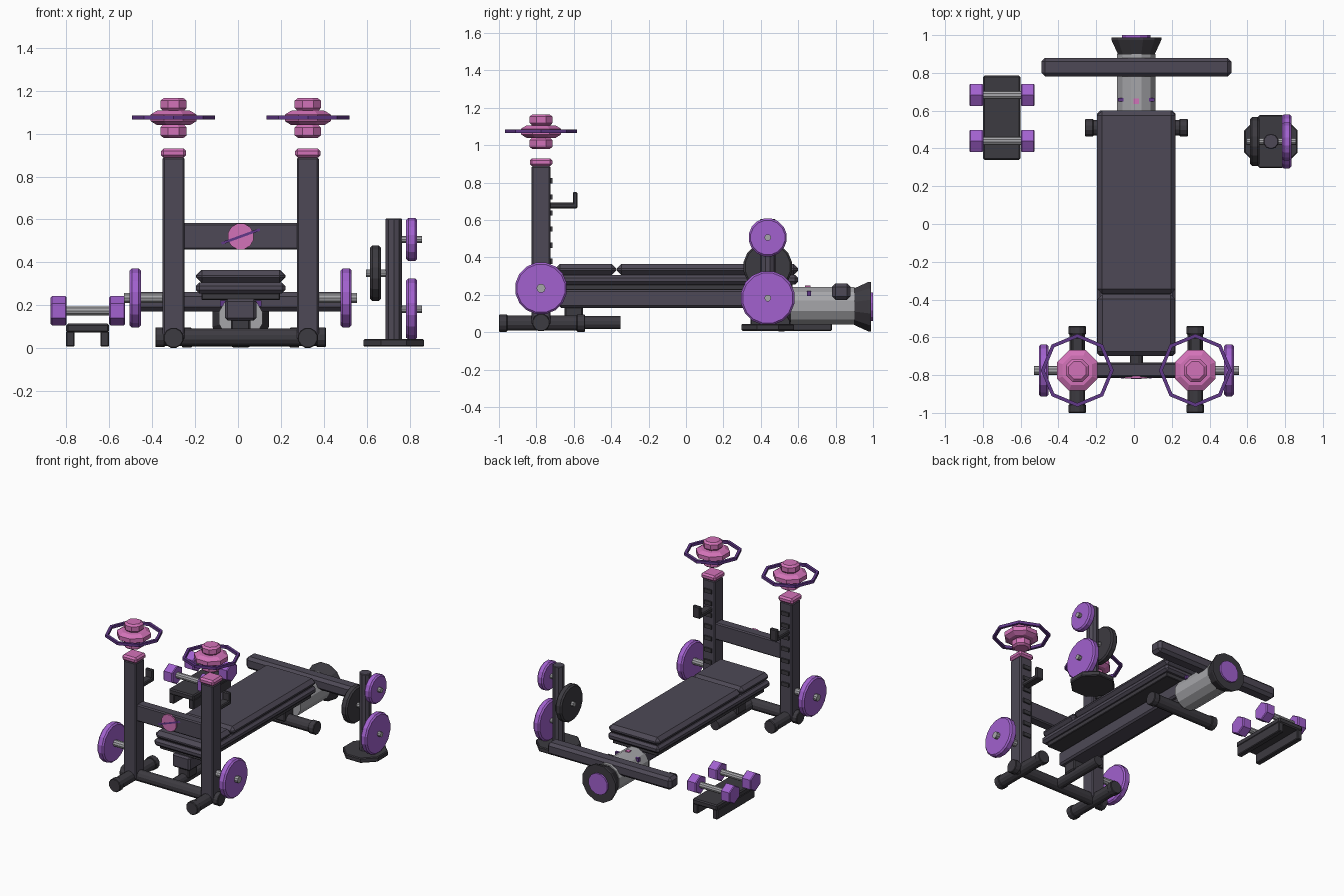
import bpy, bmesh, math
from mathutils import Matrix, Vector

if "Cube" in bpy.data.objects:
    bpy.data.objects.remove(bpy.data.objects["Cube"])


def material(name, rgb):
    m = bpy.data.materials.new(name)
    m.diffuse_color = (*rgb, 1)
    m.use_nodes = True
    m.node_tree.nodes["Principled BSDF"].inputs["Base Color"].default_value = m.diffuse_color
    return m


SLATE = material("slate", (0.075, 0.066, 0.092))
CHARCOAL = material("charcoal", (0.046, 0.043, 0.052))
STEEL = material("steel", (0.38, 0.38, 0.40))
PURPLE = material("purple", (0.36, 0.12, 0.62))
VIOLET = material("deep violet", (0.12, 0.04, 0.25))
PINK = material("pink", (0.65, 0.17, 0.48))
CX = 0.0125                      # bench centre line
POSTS = (-0.30, 0.325)
PY = -0.775                      # y of the uprights
AXIS = {'X': Matrix.Rotation(math.pi / 2, 4, 'Y'),
        'Y': Matrix.Rotation(-math.pi / 2, 4, 'X'),
        'Z': Matrix.Identity(4)}


def finish(bm, name, mat):
    bmesh.ops.recalc_face_normals(bm, faces=bm.faces)
    me = bpy.data.meshes.new(name)
    bm.to_mesh(me)
    bm.free()
    me.materials.append(mat)
    ob = bpy.data.objects.new(name, me)
    bpy.context.collection.objects.link(ob)
    return ob


def box(name, mat, x, y, z, bevel=0.008):
    """Bevelled box from (min, max) ranges."""
    bm = bmesh.new()
    bmesh.ops.create_cube(bm, size=1)
    for v in bm.verts:
        v.co = [(r[0] + r[1]) / 2 + c * (r[1] - r[0]) for r, c in zip((x, y, z), v.co)]
    if bevel:
        bmesh.ops.bevel(bm, geom=bm.edges[:], offset=bevel, segments=1, affect='EDGES')
    return finish(bm, name, mat)


def lathe(name, mat, centre, axis, profile, sides=12, turn=0.5):
    """Capped rings of (radius, offset along axis)."""
    bm = bmesh.new()
    rings = []
    for r, h in profile:
        ring = []
        for i in range(sides):
            a = 2 * math.pi * (i + turn) / sides
            ring.append(bm.verts.new(AXIS[axis] @ Vector((r * math.cos(a), r * math.sin(a), h))
                                     + Vector(centre)))
        rings.append(ring)
    for a, b in zip(rings, rings[1:]):
        for i in range(sides):
            j = (i + 1) % sides
            bm.faces.new((a[i], a[j], b[j], b[i]))
    bm.faces.new(rings[0])
    bm.faces.new(rings[-1])
    return finish(bm, name, mat)


def rod(name, mat, centre, axis, radius, length, sides=12, bevel=0.0, turn=0.5):
    h = length / 2
    prof = [(radius, -h), (radius, h)]
    if bevel:
        prof = [(radius - bevel, -h), (radius, -h + bevel), (radius, h - bevel), (radius - bevel, h)]
    return lathe(name, mat, centre, axis, prof, sides, turn)


def hoop(name, mat, centre, matrix, radius, tube, sides):
    """Thin faceted ring with a square section."""
    bm = bmesh.new()
    rings = []
    for i in range(sides):
        a = 2 * math.pi * i / sides
        rings.append([bm.verts.new(matrix @ Vector(((radius + dr) * math.cos(a),
                                                    (radius + dr) * math.sin(a), dz)) + Vector(centre))
                      for dr, dz in ((0, -tube), (0, tube), (-2 * tube, tube), (-2 * tube, -tube))])
    for i in range(sides):
        a, b = rings[i], rings[(i + 1) % sides]
        for k in range(4):
            m = (k + 1) % 4
            bm.faces.new((a[k], b[k], b[m], a[m]))
    return finish(bm, name, mat)


def foot_tube(name, centre, axis, length, radius=0.042):
    """Floor tube with thicker end collars."""
    rod(name, CHARCOAL, centre, axis, radius, length, 12)
    for s in (-1, 1):
        c = Vector(centre)
        c['XYZ'.index(axis)] += s * (length / 2 - 0.02)
        rod(name + "_collar", CHARCOAL, c, axis, radius + 0.006, 0.045, 12, 0.004)


# Uprights with caps, planet ornaments, hooks, feet and plates
for px in POSTS:
    s = -1 if px < 0 else 1
    box("upright", SLATE, (px - 0.051, px + 0.051), (PY - 0.051, PY + 0.051), (0.04, 0.89))
    box("upright_cap", PINK, (px - 0.059, px + 0.059), (PY - 0.06, PY + 0.06), (0.888, 0.93), 0.012)
    lathe("planet", PINK, (px, PY, 1.073), 'Z',
          [(0.050, -0.093), (0.066, -0.082), (0.066, -0.045), (0.054, -0.034), (0.085, -0.033),
           (0.116, -0.015), (0.116, 0.015), (0.085, 0.033), (0.054, 0.034), (0.066, 0.046),
           (0.066, 0.080), (0.050, 0.092)], 8)
    hoop("planet_ring", VIOLET, (px, PY, 1.075), Matrix.Identity(3), 0.193, 0.010, 8)
    for k in range(7):
        z = 0.81 - 0.086 * k
        box("upright_notch", CHARCOAL, (px - 0.03, px + 0.03), (PY + 0.05, PY + 0.062),
            (z - 0.014, z + 0.014), 0)
    box("hook_arm", CHARCOAL, (px - 0.03, px + 0.03), (-0.73, -0.58), (0.663, 0.693), 0.006)
    box("hook_lip", CHARCOAL, (px - 0.03, px + 0.03), (-0.605, -0.58), (0.665, 0.75), 0.006)
    foot_tube("upright_foot", (px, -0.77, 0.049), 'Y', 0.455)
    rod("plate_peg", STEEL, (px + s * 0.13, PY, 0.235), 'X', 0.024, 0.20, 10)
    rod("stored_plate", PURPLE, (px + s * 0.178, PY, 0.235), 'X', 0.14, 0.052, 16, 0.01)

# Crossbar with planet emblem, and floor tubes
box("upright_crossbar", SLATE, (-0.26, 0.285), (-0.81, -0.735), (0.46, 0.583))
rod("emblem_planet", PINK, (CX, -0.812, 0.521), 'Y', 0.062, 0.012, 12)
tilt = Matrix.Rotation(-math.radians(20), 3, 'Y')
hoop("emblem_ring", VIOLET, (CX, -0.814, 0.521), tilt @ Matrix.Diagonal((1, 0.06, 1)), 0.095, 0.006, 12)
foot_tube("front_floor_tube", (CX, PY, 0.052), 'X', 0.79)
rod("centre_floor_tube", CHARCOAL, (CX, -0.56, 0.052), 'Y', 0.036, 0.42, 12)
foot_tube("rear_floor_tube", (CX, 0.51, 0.05), 'X', 0.54)

# Bench frame and padding
box("bench_spine", SLATE, (-0.06, 0.085), (-0.68, 0.58), (0.13, 0.23), 0.012)
box("front_strut", CHARCOAL, (CX - 0.045, CX + 0.045), (-0.65, -0.55), (0.06, 0.15))
box("rear_strut", CHARCOAL, (CX - 0.045, CX + 0.045), (0.46, 0.56), (0.05, 0.15))
box("pad_backing", CHARCOAL, (-0.17, 0.195), (-0.66, 0.57), (0.225, 0.258), 0.004)
box("lower_pad", SLATE, (-0.195, 0.22), (-0.70, 0.60), (0.255, 0.307), 0.016)
box("head_pad", SLATE, (-0.192, 0.217), (-0.70, -0.372), (0.305, 0.365), 0.025)
box("main_pad", SLATE, (-0.195, 0.22), (-0.370, 0.60), (0.305, 0.366), 0.025)

# Rear thruster under the leg bar
rod("thruster_body", STEEL, (CX, 0.73, 0.142), 'Y', 0.105, 0.34, 12)
lathe("thruster_nozzle", CHARCOAL, (CX, 0, 0.137), 'Y',
      [(0.085, 0.86), (0.092, 0.88), (0.137, 0.975), (0.137, 0.988)], 12)
rod("thruster_glow", PURPLE, (CX, 0.991, 0.137), 'Y', 0.078, 0.018, 12)
box("leg_bar", SLATE, (-0.49, 0.515), (0.78, 0.88), (0.172, 0.262), 0.02)
box("pink_light", PINK, (CX - 0.015, CX + 0.015), (0.635, 0.665), (0.23, 0.249), 0)
for s in (-1, 1):
    box("violet_light", VIOLET, (CX + s * 0.082 - 0.014, CX + s * 0.082 + 0.014),
        (0.648, 0.668), (0.195, 0.222), 0)

# Plate tree
TX, TY = 0.725, 0.437
rod("tree_base", CHARCOAL, (TX, TY, 0.026), 'Z', 0.153, 0.036, 8, 0.006)
rod("tree_post", SLATE, (TX, TY, 0.32), 'Z', 0.041, 0.57, 10, 0.004)
for x, z, r, mat in ((0.808, 0.507, 0.103, PURPLE), (0.808, 0.183, 0.146, PURPLE),
                     (0.64, 0.35, 0.132, CHARCOAL)):
    s = 1 if x > TX else -1
    rod("tree_peg", STEEL, (TX + s * 0.08, TY, z), 'X', 0.018, 0.10 if s < 0 else 0.105, 10)
    rod("tree_plate", mat, (x, TY, z), 'X', r, 0.05, 16, 0.01)

# Dumbbell stand
box("dumbbell_shelf", CHARCOAL, (-0.80, -0.60), (0.34, 0.785), (0.074, 0.115))
for x in (-0.78, -0.62):
    box("shelf_rail", CHARCOAL, (x - 0.02, x + 0.02), (0.345, 0.78), (0.008, 0.08), 0.005)
for y in (0.683, 0.44):
    rod("dumbbell_handle", STEEL, (-0.70, y, 0.175), 'X', 0.022, 0.24, 10)
    for x in (-0.835, -0.5625):
        rod("dumbbell_head", PURPLE, (x, y, 0.175), 'X', 0.068, 0.074, 6, 0.006, 0)
